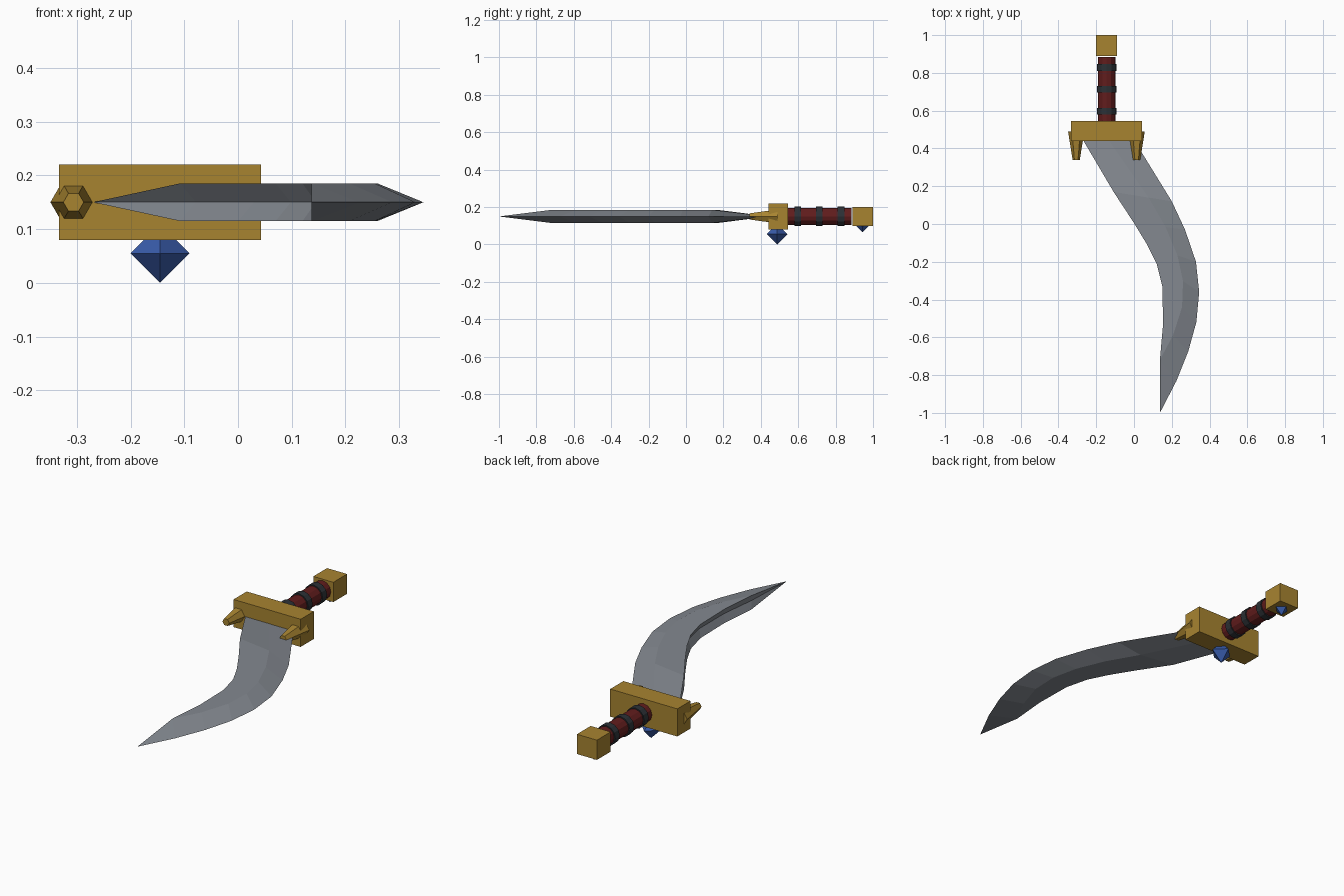
import bpy, bmesh, math
from mathutils import Vector

if "Cube" in bpy.data.objects:
    bpy.data.objects.remove(bpy.data.objects["Cube"])

CX, CZ = -0.145, 0.15      # axis of the handle


def material(name, rgb):
    m = bpy.data.materials.new(name)
    m.diffuse_color = (*rgb, 1)
    m.use_nodes = True
    m.node_tree.nodes["Principled BSDF"].inputs["Base Color"].default_value = m.diffuse_color
    return m


GOLD = material("gold", (0.39, 0.23, 0.03))
STEEL = material("steel", (0.23, 0.25, 0.28))
RED = material("dark red leather", (0.12, 0.012, 0.012))
BLACK = material("black band", (0.025, 0.03, 0.036))
BLUE = material("blue gem", (0.04, 0.105, 0.40))


def build(name, rings, mat, caps=True):
    """Skin a list of equal-length point rings into a flat-shaded object."""
    bm = bmesh.new()
    vs = [[bm.verts.new(p) for p in r] for r in rings]
    n = len(vs[0])
    for a, b in zip(vs, vs[1:]):
        for i in range(n):
            j = (i + 1) % n
            bm.faces.new((a[i], a[j], b[j], b[i]))
    if caps:
        bm.faces.new(vs[0])
        bm.faces.new(vs[-1])
    bmesh.ops.remove_doubles(bm, verts=bm.verts, dist=1e-5)
    bmesh.ops.recalc_face_normals(bm, faces=bm.faces)
    me = bpy.data.meshes.new(name)
    bm.to_mesh(me)
    bm.free()
    me.materials.append(mat)
    ob = bpy.data.objects.new(name, me)
    bpy.context.collection.objects.link(ob)
    return ob


def ring_y(x, y, z, r, n):
    return [(x + r * math.cos(2 * math.pi * i / n), y, z + r * math.sin(2 * math.pi * i / n))
            for i in range(n)]


def tube(name, x, y0, y1, r0, r1, n, mat):
    build(name, [ring_y(x, y0, CZ, r0, n), ring_y(x, y1, CZ, r1, n)], mat)


def box(name, x0, x1, y0, y1, z0, z1, mat):
    build(name, [[(x0, y, z0), (x1, y, z0), (x1, y, z1), (x0, y, z1)] for y in (y0, y1)], mat)


def gem(name, y, z, r):
    mid = [(CX + r, y, z), (CX, y + r, z), (CX - r, y, z), (CX, y - r, z)]
    build(name, [[(CX, y, z - r)] * 4, mid, [(CX, y, z + r)] * 4], BLUE, caps=False)


# Blade: inner edge, outer edge, ridge position between them, half thickness, groove depth
stations = [
    ((-0.27, 0.445), (0.0, 0.445), 0.5, 0, 0),
    ((-0.108, 0.17), (0.20, 0.12), 0.6, 0.035, 0.03),
    ((0.0, 0.005), (0.27, -0.03), 0.62, 0.035, 0.03),
    ((0.07, -0.11), (0.328, -0.20), 0.62, 0.035, 0.03),
    ((0.12, -0.21), (0.345, -0.36), 0.62, 0.035, 0.03),
    ((0.15, -0.33), (0.33, -0.52), 0.58, 0.035, 0.03),
    ((0.154, -0.53), (0.287, -0.675), 0.4, 0.035, 0.025),
    ((0.137, -0.72), (0.225, -0.83), 0.0, 0.035, 0.02),
    ((0.137, -1.0), (0.137, -1.0), 0.0, 0, 0),
]
rings = []
for l, r, f, h, d in stations:
    l, r = Vector((*l, CZ)), Vector((*r, CZ))
    ridge, up = l.lerp(r, f), Vector((0, 0, h))
    notch = l + (r - l).normalized() * d
    rings.append([ridge + up, r, ridge - up, l - up, notch, l + up])
build("blade", rings, STEEL, caps=False)

# Guard with its two hexagonal prongs
box("guard", -0.333, 0.043, 0.44, 0.545, 0.08, 0.22, GOLD)
for side, x in (("left", -0.306), ("right", 0.014)):
    tube("guard_prong_" + side, x, 0.34, 0.49, 0.019, 0.043, 6, GOLD)

# Grip with three bands
tube("grip", CX, 0.53, 0.885, 0.046, 0.046, 12, RED)
for i in range(3):
    y = 0.597 + 0.116 * i
    tube(f"grip_band_{i + 1}", CX, y - 0.018, y + 0.018, 0.052, 0.052, 12, BLACK)

# Pommel block
box("pommel", CX - 0.056, CX + 0.056, 0.89, 1.0, 0.1, 0.2, GOLD)

# Gems on the underside
gem("guard_gem", 0.487, 0.055, 0.055)
gem("pommel_gem", 0.943, 0.103, 0.038)
